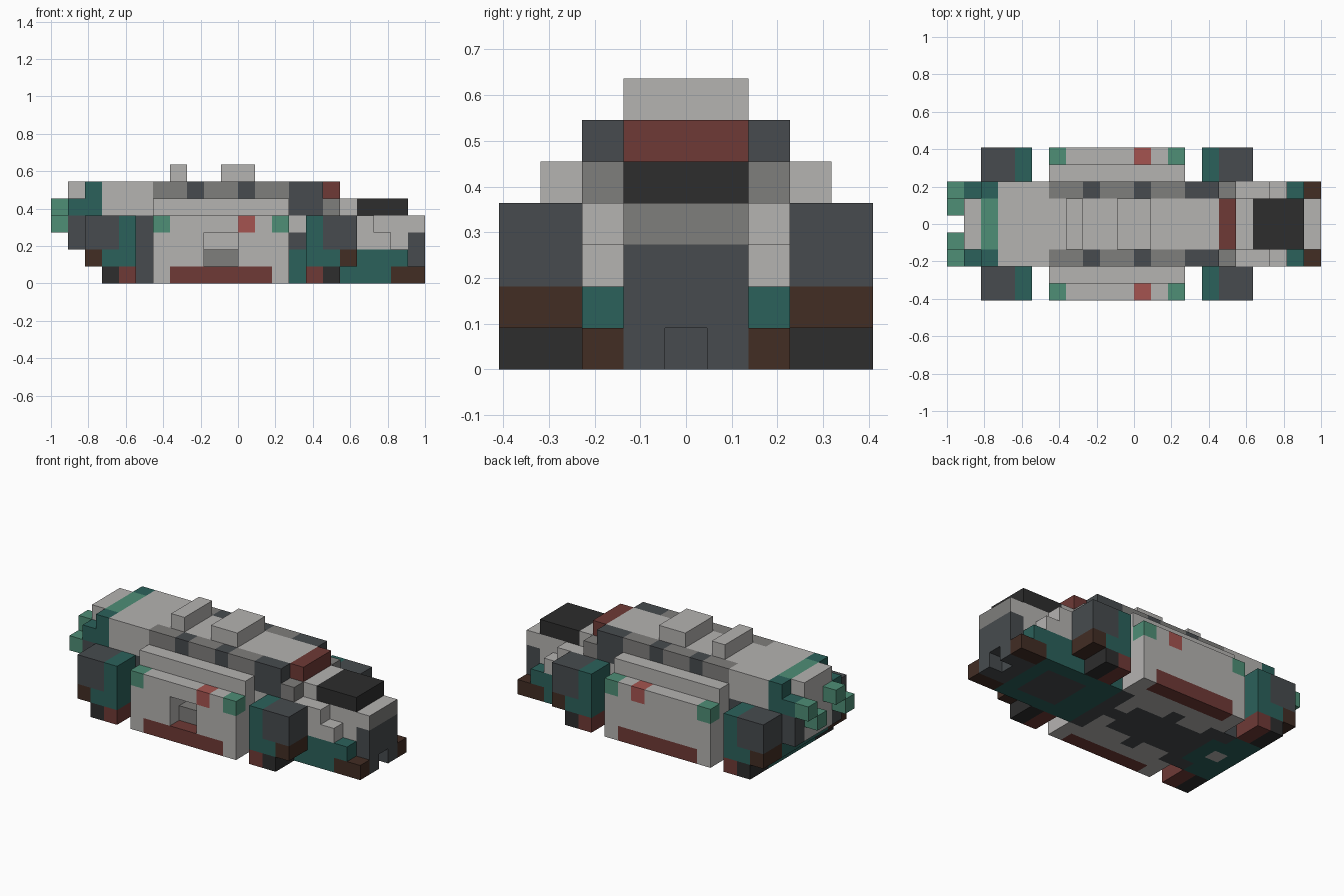
import bpy
import bmesh
from mathutils import Vector

cube = bpy.data.objects.get("Cube")
if cube:
    bpy.data.objects.remove(cube)

UNIT = 1 / 11          # size of one block
LENGTH = 22            # blocks along x


def linear(c):
    c /= 255
    return c / 12.92 if c <= 0.04045 else ((c + 0.055) / 1.055) ** 2.4


def material(name, *rgb):
    color = tuple(linear(c) for c in rgb) + (1,)
    mat = bpy.data.materials.new(name)
    mat.use_nodes = True
    mat.diffuse_color = color
    mat.node_tree.nodes["Principled BSDF"].inputs["Base Color"].default_value = color
    return mat


MATS = {
    "light": material("light grey", 181, 179, 177),
    "mid": material("mid grey", 127, 126, 124),
    "dark": material("slate grey", 71, 75, 78),
    "black": material("black", 45, 45, 45),
    "teal": material("dark teal", 43, 97, 91),
    "green": material("light green", 78, 142, 118),
    "maroon": material("maroon", 111, 58, 54),
    "red": material("bright red", 165, 84, 80),
    "brown": material("dark brown", 66, 45, 36),
}
NAMES = list(MATS)
cells = {}             # block position -> (part, colour)
face_paint = {}        # (block position, direction) -> colour


def block(part, color, xs, ys, zs, mirror=True):
    """Fill a range of blocks (ends excluded); mirror across the long axis."""
    for x in range(*xs):
        for y in range(*ys):
            for z in range(*zs):
                for side in ((1, -1) if mirror else (1,)):
                    cells[x, y * side, z] = (part, color)


def paint(color, direction, xs, ys, zs):
    """Colour one side of a range of blocks."""
    for x in range(*xs):
        for y in range(*ys):
            for z in range(*zs):
                for side in (1, -1):
                    face_paint[(x, y * side, z), direction] = color


# Main hull: stepped tail, lower body and roof
block("hull", "light", (1, 21), (0, 2), (2, 4))
block("hull", "light", (1, 18), (0, 2), (4, 5))
block("hull", "light", (1, 16), (0, 2), (5, 6))
block("hull", "light", (2, 18), (0, 3), (1, 4))
block("hull", "teal", (3, 20), (0, 3), (0, 1))
block("hull", "teal", (2, 5), (0, 3), (1, 2))
block("hull", "dark", (1, 5), (2, 3), (2, 4))
block("hull", "dark", (5, 6), (2, 3), (0, 4))
block("hull", "teal", (14, 15), (2, 3), (0, 2))
block("hull", "dark", (14, 15), (2, 3), (2, 3))

# Roof shoulders with alternating panels
block("roof", "teal", (1, 3), (2, 3), (4, 5))
block("roof", "teal", (2, 3), (2, 3), (5, 6))
block("roof", "green", (2, 3), (0, 2), (5, 6))
block("roof", "light", (3, 6), (2, 3), (4, 6))
block("roof", "mid", (6, 14), (2, 3), (4, 6))
for x in (8, 11):
    block("roof", "dark", (x, x + 1), (2, 3), (5, 6))
block("roof", "dark", (14, 16), (2, 3), (4, 6))
block("roof", "mid", (16, 17), (2, 3), (4, 5))
block("roof", "maroon", (16, 17), (0, 2), (5, 6))
block("roof_ridge_rear", "light", (7, 8), (0, 2), (6, 7))
block("roof_ridge_front", "light", (10, 12), (0, 2), (6, 7))

# Staggered tail studs
for y, z in ((2, 4), (1, 3), (-1, 4), (-2, 3)):
    block("tail_studs", "green", (0, 1), (y, y + 1), (z, z + 1), mirror=False)

# Side panels with coloured trim
block("side_panels", "light", (6, 14), (3, 4), (0, 5))
block("side_panels", "light", (6, 14), (4, 5), (0, 4))
block("side_panels", "maroon", (7, 13), (4, 5), (0, 1))
for x, color in ((6, "green"), (11, "red"), (13, "green")):
    block("side_panels", color, (x, x + 1), (4, 5), (3, 4))

# Recessed hatch on one side, with a step inside
block("hatch_step", "mid", (9, 11), (-3, -2), (1, 2), mirror=False)
for x in (9, 10):
    for pos in ((x, -4, 1), (x, -4, 2), (x, -3, 2)):
        del cells[pos]

# Four legs; the rear pair reflects the front pair
for tip, step in ((17, -1), (2, 1)):
    for i, (color, low_color, foot) in enumerate((("dark", "brown", None),
                                                  ("dark", "teal", "black"),
                                                  ("teal", "teal", "maroon"))):
        x = tip + i * step
        block("legs", color, (x, x + 1), (3, 5), (2, 4))
        block("legs", low_color, (x, x + 1), (3, 5), (1, 2))
        if foot:
            block("legs", foot, (x, x + 1), (3, 5), (0, 1))

# Front cabin with side stairs and feet
block("cabin", "black", (18, 21), (0, 2), (4, 5))
block("cabin", "light", (18, 19), (2, 3), (2, 4))
block("cabin", "light", (19, 20), (2, 3), (2, 3))
block("cabin", "teal", (18, 21), (0, 3), (1, 2))
block("cabin", "dark", (20, 21), (0, 2), (0, 1))
block("cabin", "brown", (20, 22), (2, 3), (0, 1))
block("nose", "light", (21, 22), (0, 2), (3, 4))
block("nose", "dark", (21, 22), (0, 2), (1, 3))
block("nose", "dark", (21, 22), (1, 2), (0, 1))
paint("mid", (1, 0, 0), (21, 22), (0, 2), (3, 4))

# Underside panels
DOWN = (0, 0, -1)
paint("dark", DOWN, (6, 14), (0, 3), (0, 1))
paint("light", DOWN, (10, 13), (2, 3), (0, 1))
paint("light", DOWN, (7, 9), (2, 3), (0, 1))
paint("light", DOWN, (12, 13), (1, 2), (0, 1))
paint("dark", DOWN, (16, 19), (0, 2), (0, 1))
paint("light", DOWN, (4, 5), (0, 1), (0, 1))
paint("maroon", DOWN, (7, 13), (4, 5), (0, 1))

DIRECTIONS = [(1, 0, 0), (-1, 0, 0), (0, 1, 0), (0, -1, 0), (0, 0, 1), (0, 0, -1)]


def build(part):
    """Make one mesh from the exposed sides of a part's blocks."""
    bm = bmesh.new()
    for pos, (owner, color) in cells.items():
        if owner != part:
            continue
        for d in DIRECTIONS:
            if tuple(a + b for a, b in zip(pos, d)) in cells:
                continue
            n = Vector(d)
            u = Vector((d[1], d[2], d[0]))
            v = n.cross(u)
            mid = Vector(pos) + Vector((0.5, 0, 0.5)) + n / 2
            corners = [mid + (a * u + b * v) / 2
                       for a, b in ((-1, -1), (1, -1), (1, 1), (-1, 1))]
            face = bm.faces.new([bm.verts.new(((c.x - LENGTH / 2) * UNIT,
                                               c.y * UNIT, c.z * UNIT)) for c in corners])
            face.material_index = NAMES.index(face_paint.get((pos, d), color))
    bmesh.ops.remove_doubles(bm, verts=bm.verts[:], dist=UNIT / 100)
    bmesh.ops.dissolve_limit(bm, angle_limit=0.01, verts=bm.verts[:],
                             edges=bm.edges[:], delimit={"MATERIAL"})
    mesh = bpy.data.meshes.new(part)
    bm.to_mesh(mesh)
    bm.free()
    for mat in MATS.values():
        mesh.materials.append(mat)
    bpy.context.collection.objects.link(bpy.data.objects.new(part, mesh))


for part in dict.fromkeys(owner for owner, color in cells.values()):
    build(part)
